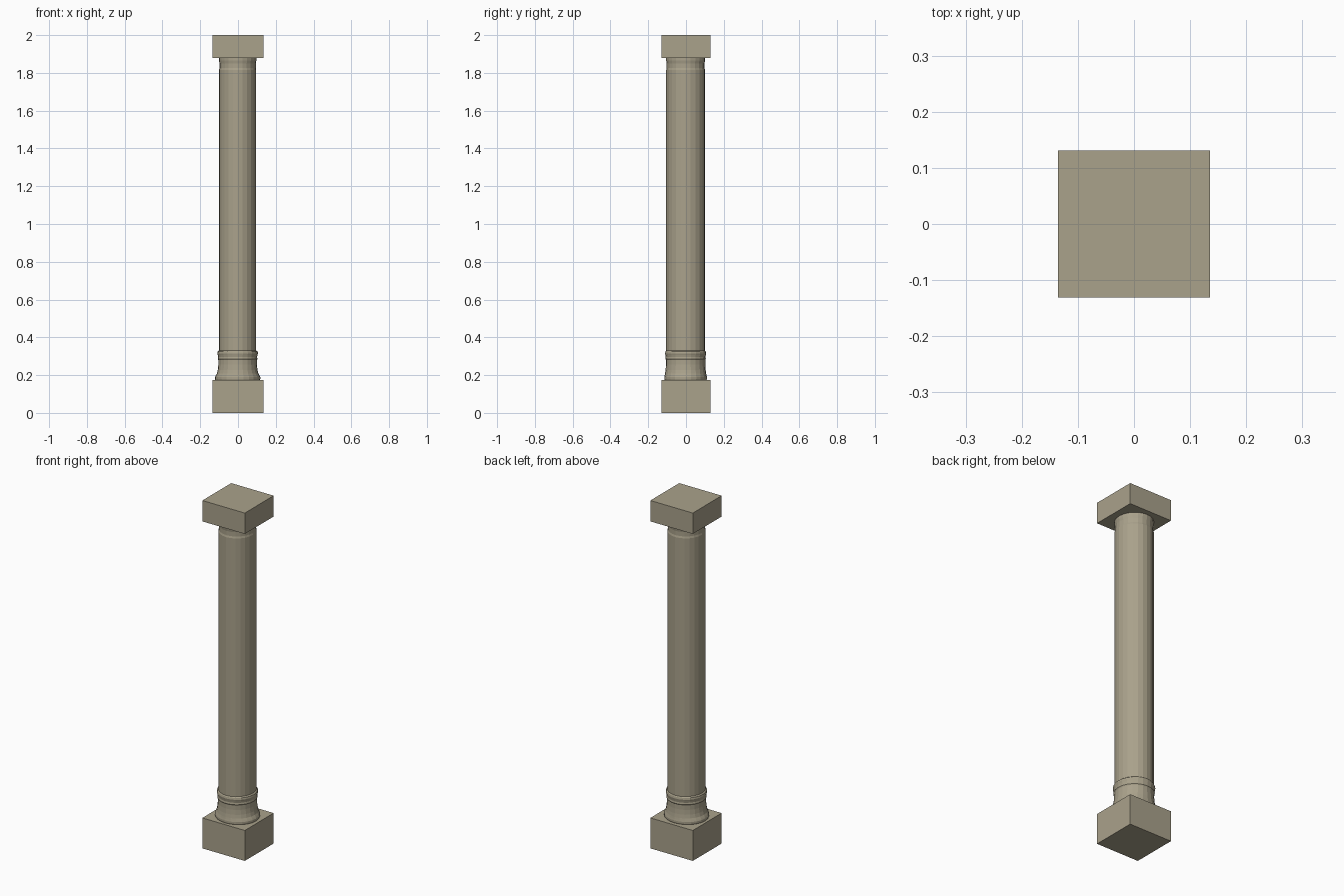
import bpy, bmesh, math

if "Cube" in bpy.data.objects:
    bpy.data.objects.remove(bpy.data.objects["Cube"])

stone = bpy.data.materials.new("stone")
stone.diffuse_color = (0.40, 0.36, 0.26, 1)
stone.use_nodes = True
stone.node_tree.nodes["Principled BSDF"].inputs["Base Color"].default_value = stone.diffuse_color


def finish(name, bm):
    bmesh.ops.recalc_face_normals(bm, faces=bm.faces)
    mesh = bpy.data.meshes.new(name)
    bm.to_mesh(mesh)
    bm.free()
    mesh.materials.append(stone)
    obj = bpy.data.objects.new(name, mesh)
    bpy.context.collection.objects.link(obj)
    return obj


def block(name, hx, hy, z0, z1):
    bm = bmesh.new()
    bmesh.ops.create_cube(bm, size=1)
    for v in bm.verts:
        v.co = (v.co.x * 2 * hx, v.co.y * 2 * hy, z0 + (v.co.z + 0.5) * (z1 - z0))
    return finish(name, bm)


def turned(name, profile, sides=24):
    """Closed solid turned from (x radius, y radius, z) points."""
    bm = bmesh.new()
    rings = []
    for rx, ry, z in profile:
        rings.append([bm.verts.new((rx * math.cos(math.tau * i / sides) - 0.002,
                                    ry * math.sin(math.tau * i / sides) - 0.002, z))
                      for i in range(sides)])
    for a, b in zip(rings, rings[1:]):
        for i in range(sides):
            j = (i + 1) % sides
            bm.faces.new((a[i], a[j], b[j], b[i]))
    bm.faces.new(rings[0])
    bm.faces.new(rings[-1])
    return finish(name, bm)


# Square plinth and top slab
block("plinth", 0.135, 0.131, 0.0, 0.175)
block("abacus", 0.135, 0.131, 1.88, 2.0)

# Moulded base: bottom torus, concave sweep, upper bead
turned("base_moulding", [
    (0.117, 0.110, 0.170), (0.120, 0.113, 0.180), (0.120, 0.113, 0.190),
    (0.116, 0.111, 0.198), (0.110, 0.109, 0.208), (0.105, 0.106, 0.228),
    (0.102, 0.104, 0.255), (0.102, 0.104, 0.280), (0.105, 0.107, 0.286),
    (0.103, 0.105, 0.296), (0.105, 0.107, 0.306), (0.108, 0.109, 0.315),
    (0.106, 0.107, 0.325), (0.098, 0.102, 0.331)])

# Plain shaft
turned("shaft", [(0.0985, 0.103, 0.30), (0.0985, 0.103, 1.815)])

# Necking with a flared lip under the slab
turned("necking", [
    (0.0985, 0.103, 1.815), (0.096, 0.100, 1.825), (0.096, 0.100, 1.850),
    (0.099, 0.103, 1.866), (0.099, 0.103, 1.885)])
